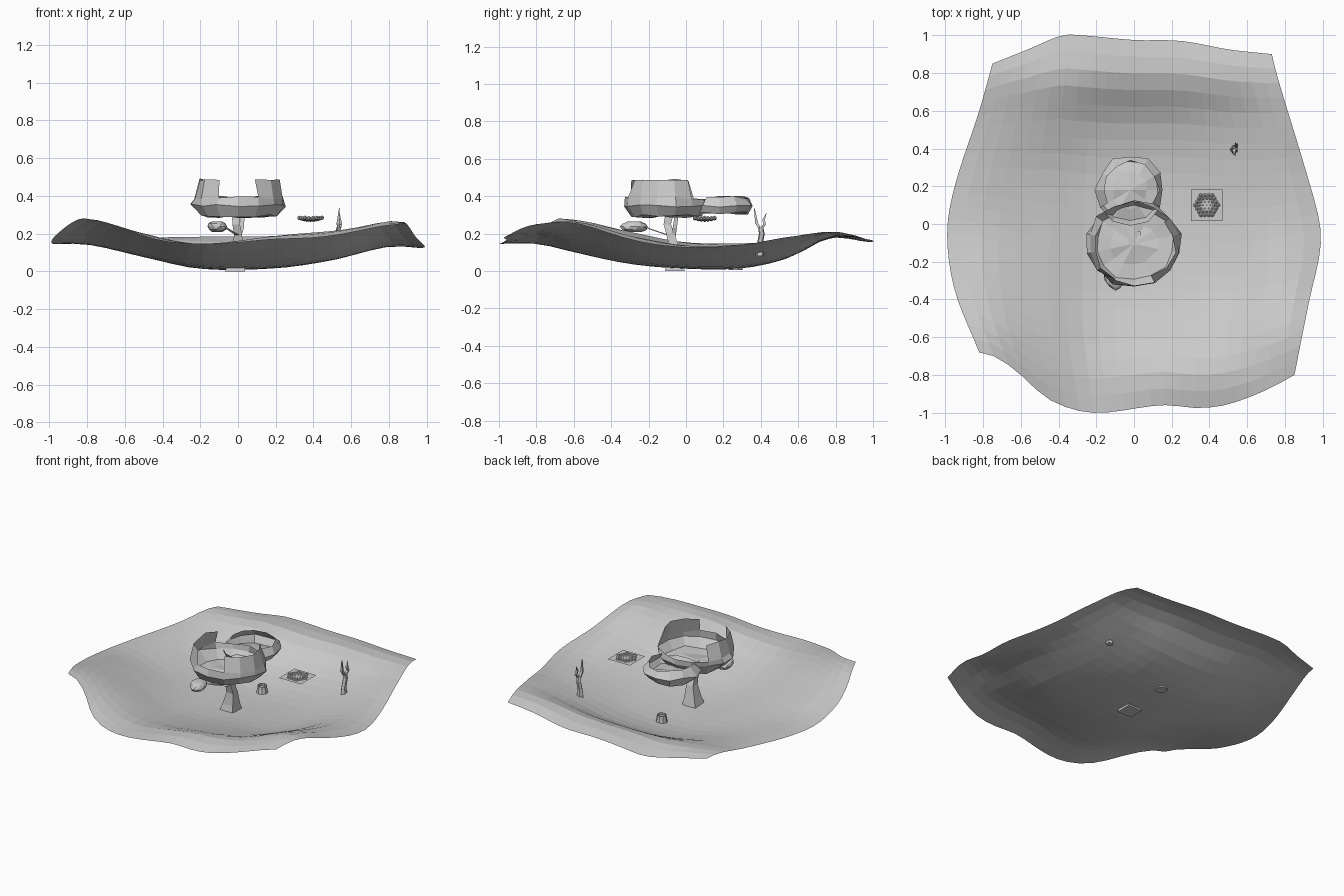
import bpy, bmesh, math, random
from mathutils import Vector

if "Cube" in bpy.data.objects:
    bpy.data.objects.remove(bpy.data.objects["Cube"])
random.seed(4)


def finish(bm, name):
    bmesh.ops.recalc_face_normals(bm, faces=bm.faces)
    me = bpy.data.meshes.new(name)
    bm.to_mesh(me)
    bm.free()
    ob = bpy.data.objects.new(name, me)
    bpy.context.collection.objects.link(ob)
    return ob


def interp(xs, vs, t):
    """Smooth cubic curve through samples."""
    n = len(xs)
    t = max(xs[0], min(xs[-1], t))
    i = max(k for k in range(n - 1) if xs[k] <= t)

    def slope(k):
        a, b = max(0, k - 1), min(n - 1, k + 1)
        return (vs[b] - vs[a]) / (xs[b] - xs[a])
    h = xs[i + 1] - xs[i]
    s = (t - xs[i]) / h
    return ((2*s**3 - 3*s*s + 1) * vs[i] + (s**3 - 2*s*s + s) * h * slope(i)
            + (3*s*s - 2*s**3) * vs[i + 1] + (s**3 - s*s) * h * slope(i + 1))


# Terrain: curved outline filled as a patch, lifted by a coarse height table
XS = [-1, -.8, -.5, -.2, .2, .5, .8, 1]
YS = [-1, -.8, -.6, -.3, 0, .3, .55, .78, 1]
H = [[.24, .24, .17, .145, .165, .18, .21, .21],
     [.25, .275, .20, .145, .19, .215, .25, .24],
     [.24, .275, .19, .105, .125, .175, .265, .23],
     [.19, .21, .13, .045, .05, .09, .19, .16],
     [.15, .15, .085, .02, .02, .06, .135, .125],
     [.145, .145, .08, .02, .025, .075, .14, .13],
     [.155, .16, .125, .075, .08, .125, .18, .18],
     [.16, .185, .18, .18, .185, .205, .21, .19],
     [.14, .145, .15, .165, .165, .165, .165, .16]]


def height(x, y):
    return interp(YS, [interp(XS, row, x) for row in H], y)


FRONT = [(-.82, -.68), (-.72, -.71), (-.6, -.8), (-.45, -.93), (-.22, -1),
         (.15, -.96), (.35, -.975), (.5, -.955), (.7, -.88), (.85, -.8)]
BACK = [(-.75, .85), (-.55, .93), (-.38, 1), (-.28, 1), (0, .975), (.25, .97), (.5, .925), (.73, .9)]
LEFT = [(-.82, -.68), (-.95, -.35), (-.99, -.05), (-.95, .2), (-.82, .6), (-.75, .85)]
RIGHT = [(.85, -.8), (.93, -.4), (.985, -.15), (.985, 0), (.92, .25), (.76, .78), (.73, .9)]


def edge(pts, axis, t):
    ks = [p[axis] for p in pts]
    k = ks[0] + t * (ks[-1] - ks[0])
    o = interp(ks, [p[1 - axis] for p in pts], k)
    return Vector((k, o) if axis == 0 else (o, k))


N = 22
bm = bmesh.new()
grid = []
c00, c10, c01, c11 = [Vector(p) for p in (FRONT[0], FRONT[-1], BACK[0], BACK[-1])]
for j in range(N + 1):
    v = j / N
    for i in range(N + 1):
        u = i / N
        p = (edge(FRONT, 0, u) * (1 - v) + edge(BACK, 0, u) * v
             + edge(LEFT, 1, v) * (1 - u) + edge(RIGHT, 1, v) * u
             - (c00 * (1 - u) * (1 - v) + c10 * u * (1 - v) + c01 * (1 - u) * v + c11 * u * v))
        grid.append(bm.verts.new((p.x, p.y, height(p.x, p.y))))
for j in range(N):
    for i in range(N):
        a = j * (N + 1) + i
        bm.faces.new([grid[k] for k in (a, a + 1, a + N + 2, a + N + 1)])
finish(bm, "terrain")


def tube(name, pts, radii, sides=5, cap_top=True):
    """Faceted limb with horizontal rings."""
    bm = bmesh.new()
    rings = []
    for p, r in zip(pts, radii):
        rings.append([bm.verts.new((p[0] + r * math.cos(a), p[1] + r * math.sin(a), p[2]))
                      for a in [math.tau * (k + .5) / sides for k in range(sides)]])
    for lo, hi in zip(rings, rings[1:]):
        for k in range(sides):
            m = (k + 1) % sides
            bm.faces.new((lo[k], lo[m], hi[m], hi[k]))
    bm.faces.new(rings[0])
    if cap_top:
        bm.faces.new(rings[-1])
    return finish(bm, name)


# Main tree trunk and limbs
tube("trunk", [(-.015, -.06, .0), (-.01, -.06, .06), (.0, -.065, .14), (.0, -.085, .2), (-.01, -.1, .25), (-.01, -.09, .3)],
     [.075, .055, .036, .03, .028, .03], 4)
tube("limb_right", [(.0, -.07, .18), (.02, -.06, .23), (.025, -.05, .3)], [.02, .016, .014], 4)
tube("limb_front", [(-.0, -.085, .19), (-.03, -.15, .21), (-.07, -.22, .235)], [.016, .013, .012], 4)


def canopy(name, c, rx, ry, rows, n, gap, wobble=.012):
    """Open faceted leaf bowl; gap(angle from front) removes upper wall faces."""
    bm = bmesh.new()
    hub = bm.verts.new((c[0], c[1], rows[0][1]))
    rings = []
    for s, z in rows[1:]:
        ring = []
        for k in range(n):
            a = -math.pi / 2 + math.tau * k / n
            w = random.uniform(-wobble, wobble)
            ring.append(bm.verts.new((c[0] + (rx * s + w) * math.cos(a),
                                      c[1] + (ry * s + w) * math.sin(a),
                                      z + random.uniform(-wobble, wobble) * .7)))
        rings.append(ring)
    for k in range(n):
        m = (k + 1) % n
        bm.faces.new((hub, rings[0][k], rings[0][m]))
        for q in range(len(rings) - 1):
            if q == len(rings) - 2 and gap(360 * (k + .5) / n):
                continue
            lo, hi = rings[q], rings[q + 1]
            bm.faces.new((lo[k], lo[m], hi[m], hi[k]))
    return finish(bm, name)


canopy("large_canopy", (0, -.105), .25, .228,
       [(0, .30), (.5, .29), (.82, .295), (1, .35), (.98, .39), (.86, .487)], 14,
       lambda d: d < 26 or d > 334 or abs(d - 180) < 45)
canopy("rear_canopy", (-.02, .18), .182, .185,
       [(0, .33), (.5, .315), (.85, .31), (1, .35), (.8, .395)], 12,
       lambda d: d < 60 or d > 300)

# Small closed leaf clump on the front limb
bm = bmesh.new()
bmesh.ops.create_icosphere(bm, subdivisions=2, radius=1)
for v in bm.verts:
    v.co *= random.uniform(.92, 1.08)
    v.co = Vector((-.11 + v.co.x * .052 - v.co.y * .012, -.275 + v.co.y * .075,
                   .238 + max(-.85, min(.85, v.co.z)) * .033))
finish(bm, "small_clump")

# Leaf card with a hanging seed cluster
bm = bmesh.new()
bmesh.ops.create_grid(bm, x_segments=1, y_segments=1, size=.084)
bmesh.ops.translate(bm, verts=bm.verts, vec=(.385, .1, .285))
finish(bm, "leaf_card")
bm = bmesh.new()
for q in range(-3, 4):
    for r in range(-3, 4):
        if abs(q + r) > 3:
            continue
        x, y = .02 * (q + r / 2), .0173 * r
        z = .274 + .01 * (x * x + y * y) / .0036
        ball = bmesh.ops.create_icosphere(bm, subdivisions=1, radius=.0125)["verts"]
        bmesh.ops.translate(bm, verts=ball, vec=(.385 + x, .1 + y, z))
finish(bm, "seed_cluster")

# Forked dead tree
tube("dead_trunk", [(.53, .395, .08), (.53, .395, .14), (.535, .405, .2), (.535, .4, .235)],
     [.024, .017, .016, .014], 5)
tube("dead_fork_front", [(.535, .4, .22), (.53, .378, .255), (.537, .365, .335)], [.013, .011, .003], 4)
tube("dead_fork_back", [(.535, .4, .22), (.545, .42, .25), (.54, .415, .275), (.537, .43, .31)],
     [.012, .01, .009, .002], 4)

# Hollow stump
tube("stump", [(0, .265, .005), (0, .265, .035), (0, .265, .06)], [.038, .033, .03], 9, False)
tube("stump_core", [(0, .265, .02), (0, .265, .045)], [.024, .024], 9)
